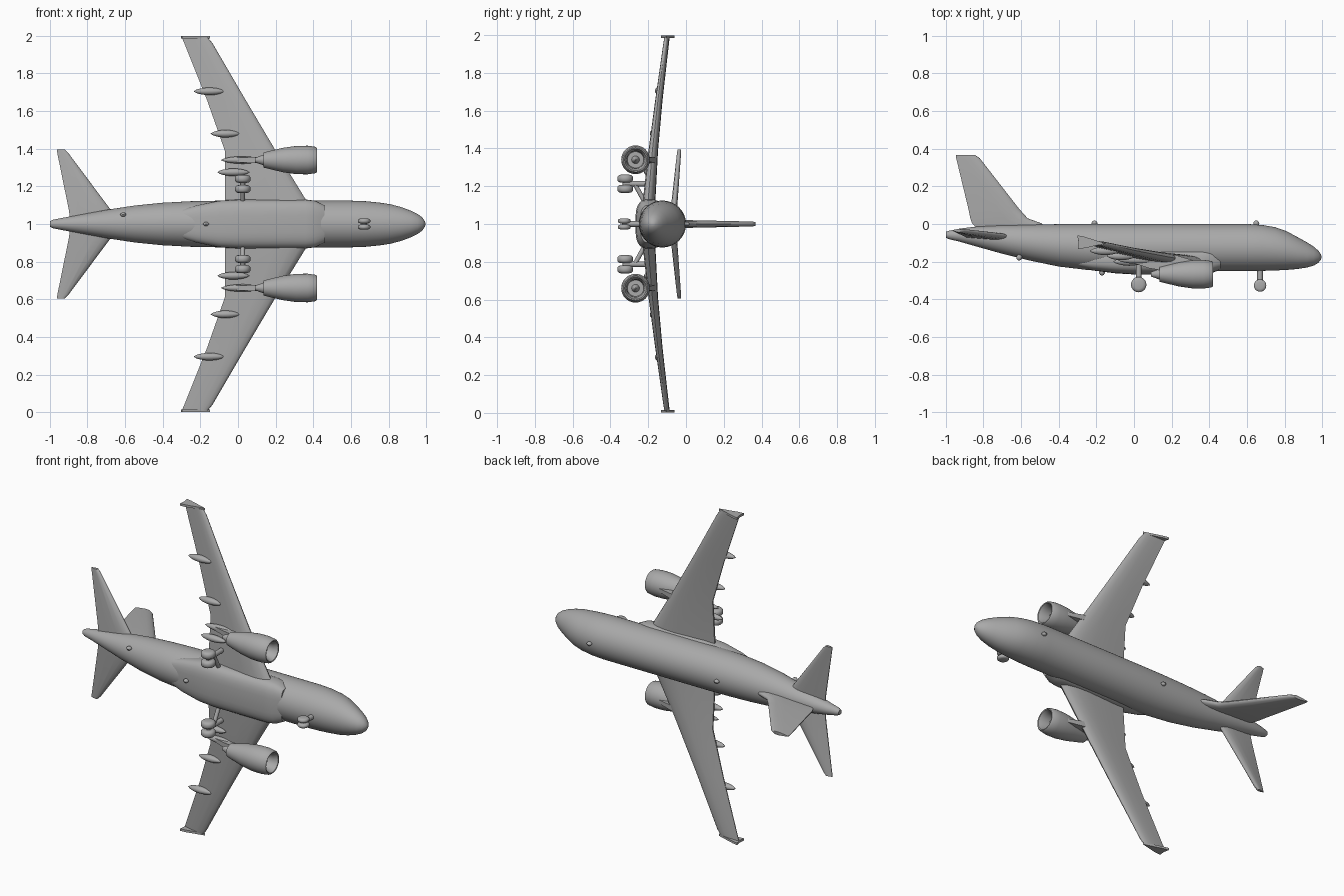
import bpy, bmesh, math
from mathutils import Vector

cube = bpy.data.objects.get("Cube")
if cube:
    bpy.data.objects.remove(cube, do_unlink=True)

grey = bpy.data.materials.new("plain grey")
grey.use_nodes = True
grey.diffuse_color = (0.4, 0.4, 0.4, 1)
grey.node_tree.nodes["Principled BSDF"].inputs["Base Color"].default_value = (0.4, 0.4, 0.4, 1)

MID = 1.0  # height of the centre line; the wings spread along z


def loft(name, rings, closed=False, angle=40):
    """Skin a list of equal point rings; cap the ends unless closed in a loop."""
    bm = bmesh.new()
    loops = [[bm.verts.new(p) for p in ring] for ring in rings]
    n = len(loops[0])
    pairs = list(zip(loops, loops[1:]))
    if closed:
        pairs.append((loops[-1], loops[0]))
    else:
        bm.faces.new(loops[0])
        bm.faces.new(loops[-1])
    for a, b in pairs:
        for i in range(n):
            j = (i + 1) % n
            bm.faces.new((a[i], a[j], b[j], b[i]))
    bmesh.ops.recalc_face_normals(bm, faces=bm.faces)
    mesh = bpy.data.meshes.new(name)
    bm.to_mesh(mesh)
    bm.free()
    mesh.materials.append(grey)
    ob = bpy.data.objects.new(name, mesh)
    bpy.context.collection.objects.link(ob)
    bpy.ops.object.select_all(action='DESELECT')
    ob.select_set(True)
    bpy.context.view_layer.objects.active = ob
    bpy.ops.object.shade_smooth_by_angle(angle=math.radians(angle))
    return ob


def oval(x, y, z, ry, rz, n=32, power=1.0):
    """Ring across the x axis; power under 1 makes it boxier."""
    pts = []
    for i in range(n):
        a = 2 * math.pi * i / n
        c, s = math.cos(a), math.sin(a)
        pts.append((x, y + ry * math.copysign(abs(c) ** power, c),
                    z + rz * math.copysign(abs(s) ** power, s)))
    return pts


def spindle(name, x0, x1, y, z, ry, rz, n=16):
    """Streamlined pod pointing along x."""
    rings = []
    for k in range(13):
        t = k / 12
        r = max(0.04, math.sin(math.pi * t) ** 0.6)
        rings.append(oval(x0 + (x1 - x0) * t, y, z, ry * r, rz * r, n))
    return loft(name, rings)


def tube(name, a, b, r, n=12):
    """Rod between two points."""
    a, b = Vector(a), Vector(b)
    q = (b - a).to_track_quat('Z', 'Y')
    rings = [[p + q @ Vector((r * math.cos(2 * math.pi * i / n),
                              r * math.sin(2 * math.pi * i / n), 0)) for i in range(n)]
             for p in (a, b)]
    return loft(name, rings)


def wheel(name, x, y, z, r, half):
    """Rounded tyre with its axle along z."""
    rings = []
    for w, k in ((-1, 0.55), (-0.85, 0.82), (-0.45, 1), (0.45, 1), (0.85, 0.82), (1, 0.55)):
        rings.append([(x + r * k * math.cos(a), y + r * k * math.sin(a), z + half * w)
                      for a in [2 * math.pi * i / 24 for i in range(24)]])
    return loft(name, rings, angle=60)


# Half thickness along the chord, from nose to trailing edge
FOIL = ((0, 0), (0.02, 0.4), (0.08, 0.75), (0.2, 1), (0.4, 0.95), (0.7, 0.6), (1, 0.16))


def surface(name, stations, axis):
    """Wing-like panel; station = lead x, trail x, lead pos, trail pos, span pos, half thickness.
    axis 'z' spreads along z with thickness in y, axis 'y' the other way round."""
    rings = []
    for xl, xt, pl, pt, span, h in stations:
        section = [(t, w) for t, w in FOIL] + [(t, -w) for t, w in reversed(FOIL[1:])]
        ring = []
        for t, w in section:
            x, off = xl + (xt - xl) * t, pl + (pt - pl) * t + h * w
            ring.append((x, off, span) if axis == 'z' else (x, span, off))
        rings.append(ring)
    return loft(name, rings, angle=50)


# Fuselage: x, top, bottom, half width
hull = [(-1.0, -0.042, -0.072, 0.015), (-0.985, -0.036, -0.08, 0.022), (-0.93, -0.025, -0.093, 0.033),
        (-0.85, -0.015, -0.116, 0.048), (-0.7, -0.006, -0.158, 0.075), (-0.55, -0.003, -0.195, 0.098),
        (-0.4, -0.001, -0.226, 0.113), (-0.25, 0, -0.244, 0.121), (-0.1, 0, -0.25, 0.124),
        (0.6, 0, -0.25, 0.124), (0.68, -0.005, -0.249, 0.121), (0.75, -0.017, -0.247, 0.114),
        (0.81, -0.038, -0.244, 0.105), (0.87, -0.07, -0.239, 0.089), (0.92, -0.098, -0.231, 0.07),
        (0.955, -0.12, -0.221, 0.053), (0.98, -0.142, -0.206, 0.034), (0.993, -0.16, -0.19, 0.015),
        (0.996, -0.17, -0.18, 0.005)]
loft("fuselage", [oval(x, (t + b) / 2, MID, (t - b) / 2, w, 48) for x, t, b, w in hull])

# Belly fairing between the wing roots
belly = [(-0.32, 0.03, 0.07), (-0.22, 0.055, 0.1), (-0.1, 0.07, 0.124), (0.0, 0.076, 0.13),
         (0.36, 0.076, 0.13), (0.41, 0.07, 0.124), (0.46, 0.05, 0.1)]
loft("belly_fairing", [oval(x, -0.192, MID, ry, rz, 32, 0.65) for x, ry, rz in belly])

# Fin with its forward fillet
surface("tail_fin", [(-0.46, -0.83, MID, MID, -0.03, 0.02), (-0.49, -0.86, MID, MID, 0.003, 0.02),
                     (-0.565, -0.87, MID, MID, 0.03, 0.02), (-0.61, -0.88, MID, MID, 0.08, 0.019),
                     (-0.82, -0.945, MID, MID, 0.35, 0.013), (-0.845, -0.945, MID, MID, 0.367, 0.01)], 'y')

# Small aerials along the centre line
for i, (x, y, z) in enumerate(((-0.21, 0.003, 1.0), (0.65, 0.003, 1.0),
                               (-0.17, -0.258, 1.0), (-0.61, -0.178, 1.05))):
    spindle(f"aerial_{i + 1}", x - 0.016, x + 0.016, y, z, 0.016, 0.012, 10)

# Engine nacelle outline, from lip over the outside, then back through the duct: x, radius
NACELLE = ((0.418, 0.058), (0.42, 0.064), (0.412, 0.07), (0.37, 0.076), (0.31, 0.075), (0.24, 0.065),
           (0.18, 0.051), (0.135, 0.04), (0.135, 0.032), (0.2, 0.036), (0.33, 0.042), (0.39, 0.047))

for s, side in ((1, "left"), (-1, "right")):
    def Z(d):
        return MID + s * d

    # Main wing: swept, with a kinked trailing edge and upward slope
    surface(f"wing_{side}", [(0.44, -0.07, -0.205, -0.185, Z(0.03), 0.034),
                             (0.36, -0.07, -0.2, -0.18, Z(0.13), 0.032),
                             (0.2, -0.07, -0.178, -0.16, Z(0.39), 0.024),
                             (0.04, -0.165, -0.148, -0.13, Z(0.66), 0.018),
                             (-0.135, -0.285, -0.11, -0.092, Z(0.96), 0.013),
                             (-0.16, -0.298, -0.106, -0.088, Z(0.99), 0.011)], 'z')
    # Upright plate on the wing tip
    fence = [(-0.15, -0.103), (-0.27, -0.066), (-0.302, -0.06), (-0.295, -0.095), (-0.298, -0.132), (-0.26, -0.128)]
    loft(f"wing_tip_fence_{side}", [[(x, y, Z(d)) for x, y in fence] for d in (0.985, 0.998)])
    # Tailplane
    surface(f"tailplane_{side}", [(-0.63, -0.89, -0.07, -0.07, Z(0.01), 0.017),
                                  (-0.68, -0.9, -0.064, -0.064, Z(0.08), 0.017),
                                  (-0.9, -0.96, -0.037, -0.037, Z(0.375), 0.011),
                                  (-0.92, -0.963, -0.035, -0.035, Z(0.395), 0.009)], 'z')
    # Flap track fairings under the trailing edge
    for i, (x0, x1, y, d) in enumerate(((-0.235, -0.07, -0.143, 0.705), (-0.145, 0.01, -0.17, 0.48),
                                        (-0.09, 0.14, -0.19, 0.34), (-0.11, 0.06, -0.2, 0.275))):
        spindle(f"flap_fairing_{side}_{i + 1}", x0, x1, y, Z(d), 0.022, 0.02)
    # Engine: hollow nacelle, fan disc, spinner, core and pylon
    ey, ez = -0.267, Z(0.34)
    loft(f"nacelle_{side}", [oval(x, ey, ez, r, r) for x, r in NACELLE], closed=True)
    loft(f"fan_{side}", [oval(x, ey, ez, 0.045, 0.045) for x in (0.33, 0.345)])
    loft(f"spinner_{side}", [oval(x, ey, ez, r, r, 20) for x, r in ((0.34, 0.022), (0.365, 0.016), (0.385, 0.003))])
    loft(f"exhaust_core_{side}", [oval(x, ey, ez, r, r, 20) for x, r in ((0.25, 0.03), (0.14, 0.03), (0.09, 0.012))])
    loft(f"pylon_{side}", [[(x, y, ez + w * h) for x, y, h in
                           ((0.34, -0.2, 0.6), (0.22, -0.165, 1), (0.0, -0.165, 1), (-0.06, -0.19, 0.6),
                            (0.08, -0.235, 1), (0.17, -0.25, 1), (0.3, -0.25, 1))]
                          for w in (-0.016, 0.016)])
    # Main landing gear: twin wheels, axle, leg and brace
    for d in (0.186, 0.24):
        wheel(f"main_wheel_{side}_{'inner' if d < 0.2 else 'outer'}", 0.025, -0.322, Z(d), 0.041, 0.021)
    tube(f"main_axle_{side}", (0.025, -0.322, Z(0.18)), (0.025, -0.322, Z(0.245)), 0.013)
    tube(f"main_leg_{side}", (0.025, -0.322, Z(0.213)), (0.025, -0.185, Z(0.213)), 0.015)
    tube(f"main_brace_{side}", (0.025, -0.27, Z(0.21)), (0.025, -0.215, Z(0.11)), 0.012)
    # Nose wheels
    wheel(f"nose_wheel_{side}", 0.67, -0.327, Z(0.016), 0.033, 0.013)

# Nose leg
tube("nose_leg", (0.67, -0.327, MID), (0.67, -0.23, MID), 0.015)
tube("nose_axle", (0.67, -0.327, MID - 0.02), (0.67, -0.327, MID + 0.02), 0.012)
